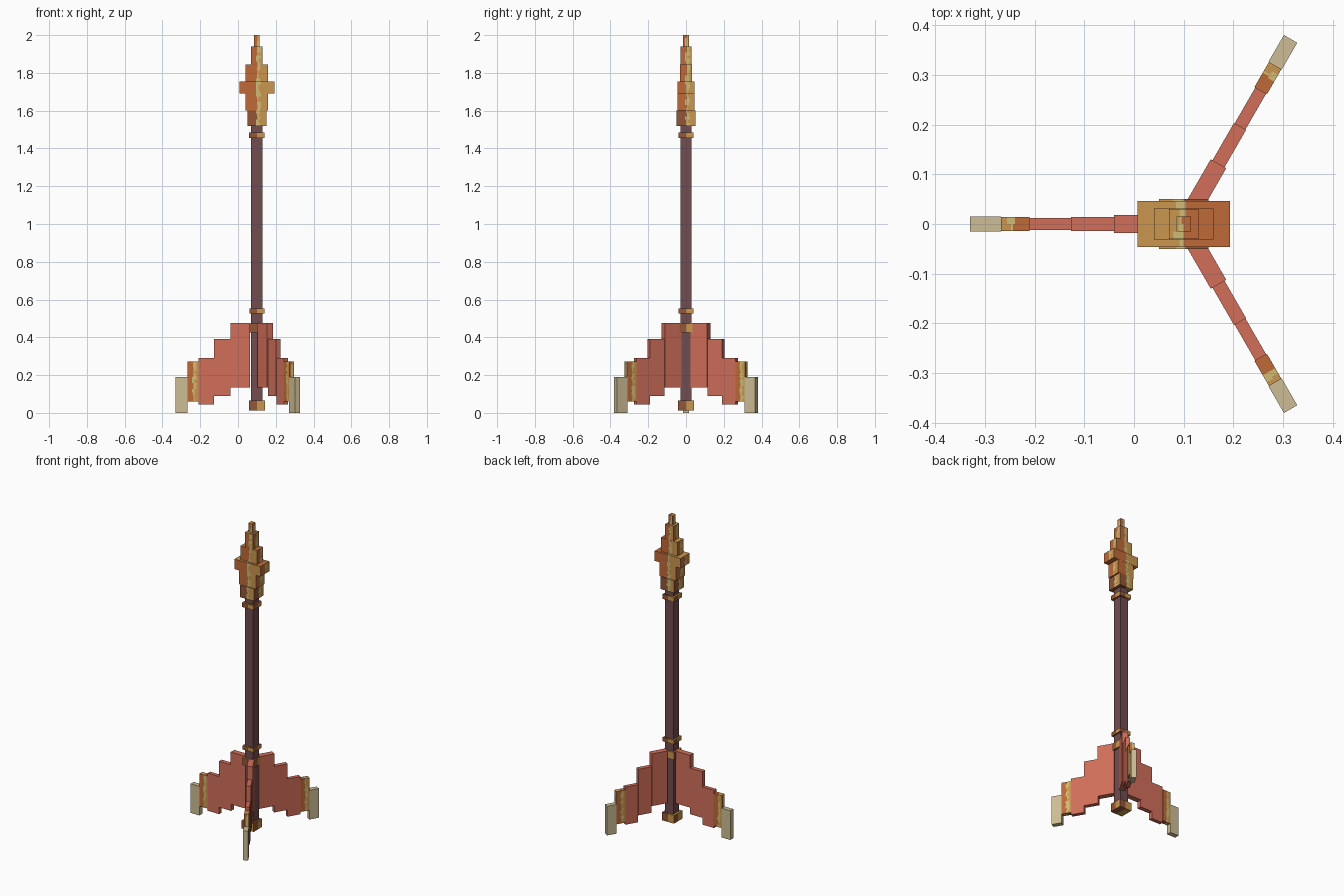
import bpy, bmesh, math, random
from mathutils import Vector, Matrix

random.seed(4)
if "Cube" in bpy.data.objects:
    bpy.data.objects.remove(bpy.data.objects["Cube"], do_unlink=True)

AXIS = 0.10                      # the shaft stands off-centre in x
Z = Vector((0, 0, 1))


def material(name, rgb):
    lin = [((c / 255 + 0.055) / 1.055) ** 2.4 for c in rgb] + [1]
    m = bpy.data.materials.new(name)
    m.use_nodes = True
    m.diffuse_color = lin
    m.node_tree.nodes["Principled BSDF"].inputs["Base Color"].default_value = lin
    return m


RED = material("red feather", (210, 111, 91))
WOOD = material("dark wood", (114, 76, 80))
CREAM = material("cream tip", (206, 190, 150))
ORANGE = material("orange metal", (192, 106, 56))
GOLD = material("gold metal", (202, 150, 78))
PALE = material("pale glint", (208, 188, 118))
BROWN = material("brown metal", (148, 86, 54))


def finish(name, bm, mats, angle=0.0):
    bm.transform(Matrix.Translation((AXIS, 0, 0)) @ Matrix.Rotation(angle, 4, "Z"))
    mesh = bpy.data.meshes.new(name)
    bm.to_mesh(mesh)
    bm.free()
    for m in mats:
        mesh.materials.append(m)
    obj = bpy.data.objects.new(name, mesh)
    bpy.context.collection.objects.link(obj)
    return obj


def plain_box(name, x0, x1, half_y, z0, z1, mat, angle=0.0):
    bm = bmesh.new()
    size = Matrix.Diagonal((x1 - x0, 2 * half_y, z1 - z0, 1))
    place = Matrix.Translation(((x0 + x1) / 2, 0, (z0 + z1) / 2))
    bmesh.ops.create_cube(bm, size=1, matrix=place @ size)
    return finish(name, bm, [mat], angle)


def metal_box(name, x0, x1, half_y, z0, z1, dark, glint=True, angle=0.0):
    """Box whose every face is dark on its left half and gold on its right,
    with a ragged pale glint between the halves."""
    bm = bmesh.new()
    centre = Vector(((x0 + x1) / 2, 0, (z0 + z1) / 2))
    half = Vector(((x1 - x0) / 2, half_y, (z1 - z0) / 2))

    def reach(d):
        return sum(abs(d[i]) * half[i] for i in range(3))

    for axis in range(3):
        for sign in (-1, 1):
            n = Vector((0, 0, 0))
            n[axis] = sign
            right = Vector((-1, 0, 0)) if axis == 2 else Z.cross(n)
            up = n.cross(right)
            w, h = reach(right), reach(up)
            rows = max(1, round(2 * h / 0.016)) if glint else 1
            for r in range(rows):
                low, high = (-h + 2 * h * k / rows for k in (r, r + 1))
                start = random.choice((-0.004, 0, 0.004)) if glint else 0
                end = random.choice((0.008, 0.016, 0.022)) if glint else 0
                cuts = [-w, start, min(end, w * 0.7), w]
                for i in range(3):
                    a, b = cuts[i], cuts[i + 1]
                    if b - a < 1e-5:
                        continue
                    corners = ((a, low), (b, low), (b, high), (a, high))
                    face = bm.faces.new([bm.verts.new(
                        centre + n * reach(n) + right * u + up * v) for u, v in corners])
                    face.material_index = i
    bmesh.ops.remove_doubles(bm, verts=bm.verts, dist=1e-5)
    return finish(name, bm, [dark, PALE, GOLD], angle)


# Shaft
plain_box("shaft", -0.03, 0.03, 0.03, 0.02, 1.53, WOOD)

# Binding rings and end cap
for name, r, z0, z1 in (("end_cap", 0.043, 0.013, 0.066),
                        ("fin_collar", 0.04, 0.426, 0.474),
                        ("lower_ring", 0.04, 0.527, 0.553),
                        ("upper_ring", 0.041, 1.455, 1.485)):
    metal_box(name, -r, r, r, z0, z1, BROWN, glint=False)

# Stepped head, from socket to point
for name, hx, hy, z0, z1, dark in (
        ("head_socket", 0.05, 0.05, 1.52, 1.60, BROWN),
        ("head_lower", 0.06, 0.045, 1.60, 1.69, ORANGE),
        ("head_barbs", 0.093, 0.046, 1.69, 1.755, ORANGE),
        ("head_upper", 0.06, 0.031, 1.755, 1.845, ORANGE),
        ("head_neck", 0.03, 0.03, 1.845, 1.94, ORANGE),
        ("head_point", 0.015, 0.015, 1.94, 2.0, ORANGE)):
    metal_box(name, -hx, hx, hy, z0, z1, dark)

# Three stepped fins around the shaft
for side, turn in (("right", 0), ("front_left", 120), ("back_left", -120)):
    angle = math.radians(turn)
    for part, inner, outer, hy, z0, z1, mat in (
            ("root", 0.037, 0.14, 0.018, 0.135, 0.475, RED),
            ("middle", 0.14, 0.227, 0.014, 0.09, 0.39, RED),
            ("outer", 0.227, 0.31, 0.0125, 0.045, 0.29, RED),
            ("tip", 0.368, 0.43, 0.0155, 0.0, 0.19, CREAM)):
        plain_box(f"{side}_fin_{part}", -outer, -inner, hy, z0, z1, mat, angle)
    metal_box(f"{side}_fin_band", -0.368, -0.31, 0.0145, 0.06, 0.272, ORANGE, angle=angle)
